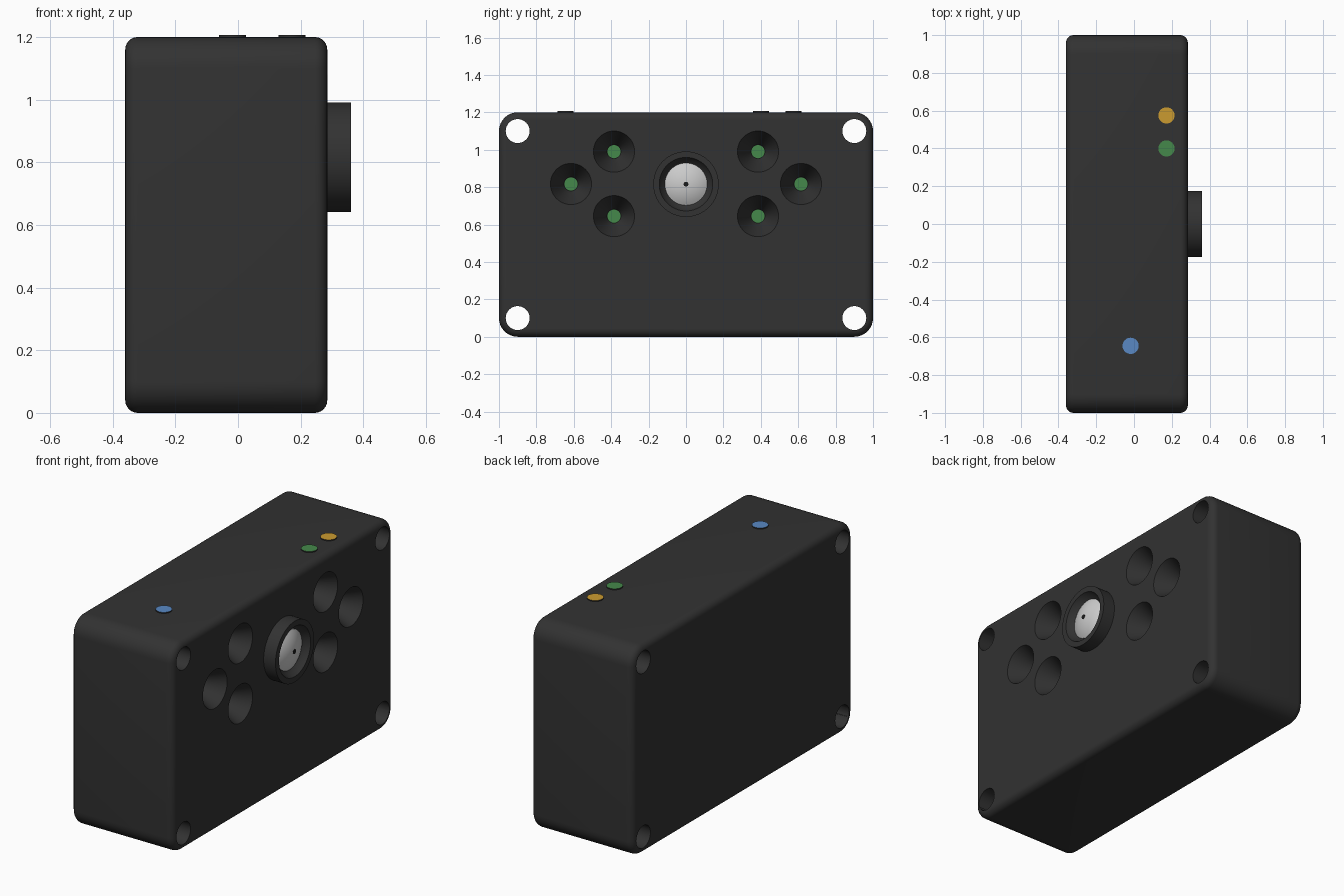
import bpy, bmesh
from math import sin, cos, pi, radians

if "Cube" in bpy.data.objects:
    bpy.data.objects.remove(bpy.data.objects["Cube"])


def material(name, rgb):
    m = bpy.data.materials.new(name)
    m.diffuse_color = (*rgb, 1)
    m.use_nodes = True
    m.node_tree.nodes["Principled BSDF"].inputs["Base Color"].default_value = m.diffuse_color
    return m


DARK = material("dark_plastic", (0.032, 0.032, 0.032))
BLACK = material("black", (0.01, 0.01, 0.01))
GREEN = material("green", (0.06, 0.25, 0.07))
ORANGE = material("orange", (0.60, 0.33, 0.03))
BLUE = material("blue", (0.10, 0.25, 0.55))
GLASS = material("lens_grey", (0.6, 0.6, 0.6))


def finish(name, bm, mats):
    bmesh.ops.recalc_face_normals(bm, faces=bm.faces)
    me = bpy.data.meshes.new(name)
    bm.to_mesh(me)
    bm.free()
    ob = bpy.data.objects.new(name, me)
    bpy.context.collection.objects.link(ob)
    for m in mats:
        me.materials.append(m)
    return ob


def smooth(ob):
    bpy.ops.object.select_all(action='DESELECT')
    ob.select_set(True)
    bpy.context.view_layer.objects.active = ob
    bpy.ops.object.shade_smooth_by_angle(angle=radians(30))


def skin(rings, closed=False):
    """Closed solid from matching rings of points; closed joins last to first."""
    bm = bmesh.new()
    vs = [[bm.verts.new(p) for p in r] for r in rings]
    pairs = list(zip(vs, vs[1:])) + ([(vs[-1], vs[0])] if closed else [])
    for a, b in pairs:
        for i in range(len(a)):
            j = (i + 1) % len(a)
            bm.faces.new((a[i], a[j], b[j], b[i]))
    if not closed:
        bm.faces.new(vs[0])
        bm.faces.new(vs[-1])
    return bm


def lathe_x(name, profile, y, z, mats, n=48, closed=False):
    """Turn (x, radius) points around an axis parallel to x."""
    rings = [[(x, y + r * cos(2 * pi * i / n), z + r * sin(2 * pi * i / n))
              for i in range(n)] for x, r in profile]
    return finish(name, skin(rings, closed), mats)


# Housing: rounded rectangle in yz with filleted front and back rims
X0, X1, R, F = -0.36, 0.285, 0.10, 0.04


def outline(x, inset):
    pts = []
    for q, (sy, sz) in enumerate([(1, 1), (-1, 1), (-1, -1), (1, -1)]):
        for k in range(9):
            a = (q + k / 8) * pi / 2
            r = R - inset
            pts.append((x, sy * (1 - R) + r * cos(a), 0.6 + sz * (0.6 - R) + r * sin(a)))
    return pts


arc = [(F * (1 - sin(k * pi / 12)), F * (1 - cos(k * pi / 12))) for k in range(7)]
rings = [outline(X0 + dx, ins) for dx, ins in [(d, i) for i, d in reversed(arc)][::-1]]
rings = [outline(X0 + F * (1 - cos(k * pi / 12)), F * (1 - sin(k * pi / 12))) for k in range(7)]
rings += [outline(X1 - F * (1 - cos(k * pi / 12)), F * (1 - sin(k * pi / 12))) for k in range(6, -1, -1)]
body = finish("housing", skin(rings), [DARK])

# Cutters: four screw holes and six conical light wells
LIGHTS = [(s * y, z) for s in (-1, 1) for y, z in [(0.385, 0.99), (0.385, 0.645), (0.615, 0.817)]]
WELL = X1 - 0.15
cutters = [lathe_x("hole_cutter", [(-0.5, 0.064), (0.5, 0.064)], y, z, [DARK], 32)
           for y in (-0.9, 0.9) for z in (0.1, 1.1)]
cutters += [lathe_x("well_cutter", [(WELL, 0.037), (X1, 0.11), (X1 + 0.05, 0.11)], y, z, [DARK])
            for y, z in LIGHTS]
bpy.context.view_layer.objects.active = body
for c in cutters:
    mod = body.modifiers.new("cut", 'BOOLEAN')
    mod.object = c
    mod.operation = 'DIFFERENCE'
    mod.solver = 'EXACT'
    bpy.ops.object.modifier_apply(modifier=mod.name)
    bpy.data.objects.remove(c)
smooth(body)

# Lights at the bottom of the wells
for y, z in LIGHTS:
    smooth(lathe_x("light", [(WELL - 0.01, 0.036), (WELL + 0.003, 0.036)], y, z, [GREEN], 32))

# Lens barrel, domed lens and pupil
LZ = 0.816
barrel = [(0.27, 0.175), (0.36, 0.175), (0.36, 0.143), (0.335, 0.130), (0.32, 0.112), (0.27, 0.112)]
smooth(lathe_x("lens_barrel", barrel, 0, LZ, [DARK], 64, True))
SAG, LR = 0.032, 0.113
SR = (LR * LR + SAG * SAG) / (2 * SAG)
dome = [(0.30, LR)]
for k in range(9):
    r = LR + (0.004 - LR) * k / 8
    dome.append((0.358 - SR + (SR * SR - r * r) ** 0.5, r))
smooth(lathe_x("lens", dome, 0, LZ, [GLASS], 64))
smooth(lathe_x("lens_pupil", [(0.35, 0.013), (0.359, 0.013)], 0, LZ, [BLACK], 24))

# Indicator buttons on top: dark sides, coloured tops
for name, x, y, mat in [("orange_button", 0.172, 0.575, ORANGE),
                        ("green_button", 0.172, 0.40, GREEN),
                        ("blue_button", -0.018, -0.645, BLUE)]:
    rings = [[(x + 0.043 * cos(2 * pi * i / 40), y + 0.043 * sin(2 * pi * i / 40), z)
              for i in range(40)] for z in (1.19, 1.206)]
    ob = finish(name, skin(rings), [DARK, mat])
    for p in ob.data.polygons:
        p.material_index = int(p.normal.z > 0.9)
    smooth(ob)
